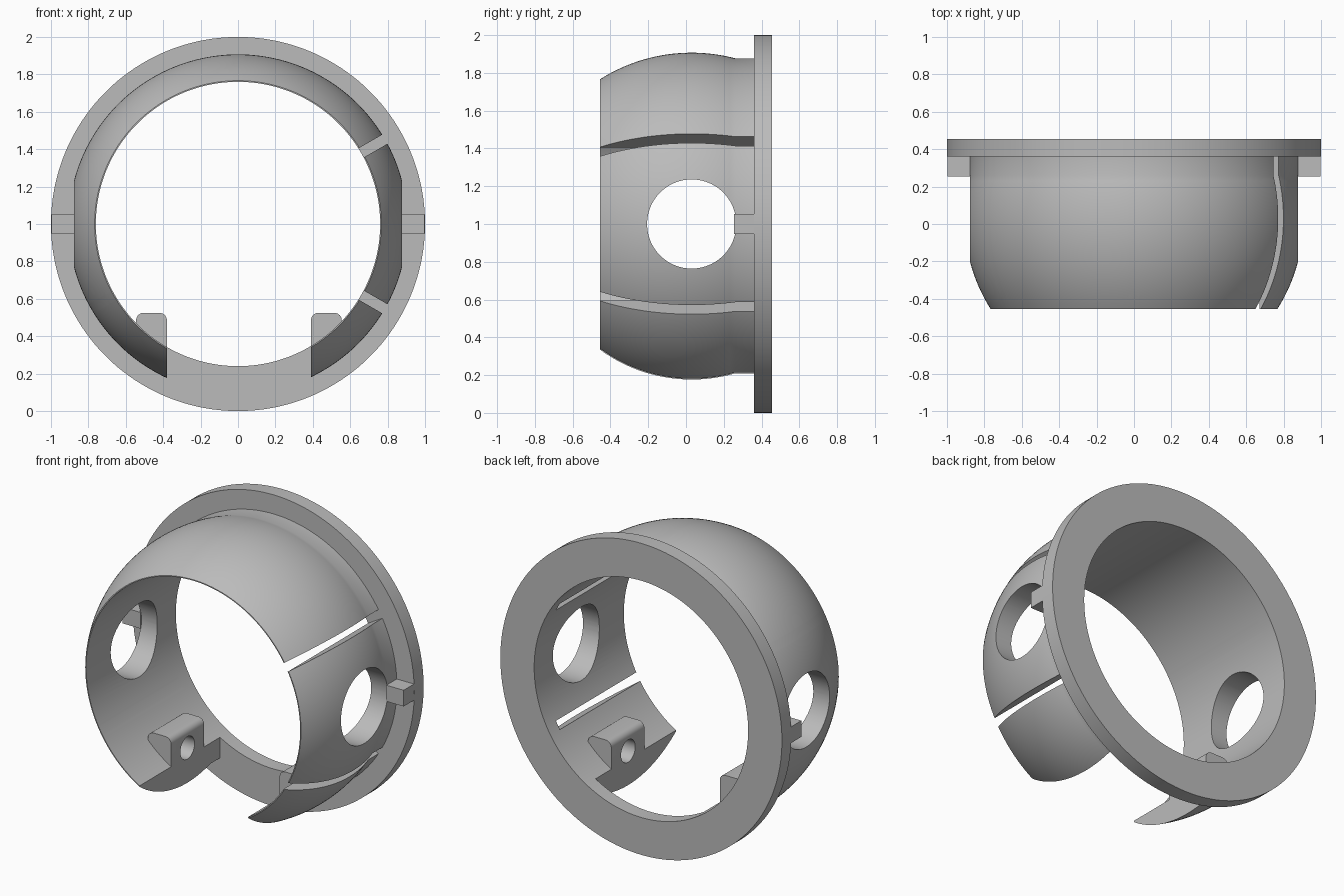
import bpy, bmesh
from math import radians, sin, cos, pi, sqrt
from mathutils import Matrix, Vector

old = bpy.data.objects.get("Cube")
if old:
    bpy.data.objects.remove(old, do_unlink=True)

grey = bpy.data.materials.new("plain grey")
grey.use_nodes = True
grey.diffuse_color = (0.5, 0.5, 0.5, 1)
grey.node_tree.nodes["Principled BSDF"].inputs["Base Color"].default_value = (0.5, 0.5, 0.5, 1)

CENTRE = Vector((0, 0, 1))      # the ring axis runs along y through here
INNER, BULGE, BULGE_Y = 0.76, 0.907, 0.03
FRONT, SEAT, BACK = -0.455, 0.36, 0.455


def finish(name, bm):
    bmesh.ops.recalc_face_normals(bm, faces=bm.faces)
    mesh = bpy.data.meshes.new(name)
    bm.to_mesh(mesh)
    bm.free()
    mesh.materials.append(grey)
    obj = bpy.data.objects.new(name, mesh)
    bpy.context.collection.objects.link(obj)
    return obj


def lathe(name, profile, steps=180):
    """Turn a closed (radius, y) profile about the ring axis."""
    bm = bmesh.new()
    rings = []
    for i in range(steps):
        a = 2 * pi * i / steps
        rings.append([bm.verts.new((r * cos(a), y, 1 + r * sin(a))) for r, y in profile])
    n = len(profile)
    for i in range(steps):
        p, q = rings[i], rings[(i + 1) % steps]
        for j in range(n):
            k = (j + 1) % n
            bm.faces.new((p[j], p[k], q[k], q[j]))
    return finish(name, bm)


def box(name, low, high, matrix=Matrix()):
    low, high = Vector(low), Vector(high)
    bm = bmesh.new()
    bmesh.ops.create_cube(bm, size=1)
    for v in bm.verts:
        v.co = matrix @ Vector([(l + h) / 2 + c * (h - l) for l, h, c in zip(low, high, v.co)])
    return finish(name, bm)


def rod_x(name, x0, x1, y, z, radius, sides=64):
    bm = bmesh.new()
    place = Matrix.Translation(((x0 + x1) / 2, y, z)) @ Matrix.Rotation(pi / 2, 4, 'Y')
    bmesh.ops.create_cone(bm, cap_ends=True, segments=sides, radius1=radius,
                          radius2=radius, depth=abs(x1 - x0), matrix=place)
    return finish(name, bm)


def prism_y(name, outline, y0, y1):
    bm = bmesh.new()
    face = bm.faces.new([bm.verts.new((x, y0, z)) for x, z in outline])
    new = bmesh.ops.extrude_face_region(bm, geom=[face])["geom"]
    verts = [g for g in new if isinstance(g, bmesh.types.BMVert)]
    bmesh.ops.translate(bm, verts=verts, vec=(0, y1 - y0, 0))
    return finish(name, bm)


def combine(target, tool, operation):
    tool.hide_render = True
    mod = target.modifiers.new("combine", 'BOOLEAN')
    mod.operation, mod.solver, mod.object = operation, 'EXACT', tool
    bpy.context.view_layer.objects.active = target
    bpy.ops.object.modifier_apply(modifier=mod.name)
    bpy.data.objects.remove(tool, do_unlink=True)


# Mounting flange
flange = lathe("flange", [(INNER, SEAT), (1, SEAT), (1, BACK), (INNER, BACK)])

# Bulged sleeve with a straight bore and a short straight collar
collar_y, arc_steps = 0.26, 24
profile = [(INNER, SEAT), (INNER, FRONT)]
for i in range(arc_steps + 1):
    y = FRONT + (collar_y - FRONT) * i / arc_steps
    profile.append((sqrt(BULGE ** 2 - (y - BULGE_Y) ** 2), y))
profile.append((profile[-1][0], SEAT))
sleeve = lathe("sleeve", profile)

# Slots that split the sleeve into fingers
for angle in (30, 90, 150, 210, 330):
    turn = Matrix.Translation(CENTRE) @ Matrix.Rotation(-radians(angle), 4, 'Y')
    combine(sleeve, box("slot_cutter", (0.6, -0.6, -0.028), (1.1, 0.5, 0.028), turn), 'DIFFERENCE')

# Open bottom and round side windows
combine(sleeve, box("gap_cutter", (-0.38, -0.6, -0.1), (0.39, 0.5, 0.8)), 'DIFFERENCE')
combine(sleeve, rod_x("window_cutter", -1.2, 1.2, BULGE_Y, 1, 0.236, 96), 'DIFFERENCE')

# Screw lugs beside the gap, each with a blind hole
lug_width, lug_top, corner = 0.165, 0.525, 0.04
for side, edge in ((-1, 0.38), (1, 0.39)):
    outline = [(edge, 0.27), (edge + lug_width, 0.38)]
    for cx, start in ((edge + lug_width - corner, 0), (edge + corner, 90)):
        for i in range(7):
            a = radians(start + 15 * i)
            outline.append((cx + corner * cos(a), lug_top - corner + corner * sin(a)))
    outline = [(side * x, z) for x, z in outline]
    combine(sleeve, prism_y("lug", outline, -0.135, 0.2), 'UNION')
    hole = rod_x("hole_cutter", side * (edge - 0.1), side * (edge + 0.155), BULGE_Y, 0.4, 0.072, 48)
    combine(sleeve, hole, 'DIFFERENCE')

# Locating tabs on both sides, against the flange
tabs = [box(name, (min(a, b), 0.255, 0.948), (max(a, b), SEAT, 1.052))
        for name, a, b in (("left_tab", 0.872, 0.998), ("right_tab", -0.872, -0.998))]

# Smooth round surfaces, crisp edges
for obj in [flange, sleeve] + tabs:
    bpy.ops.object.select_all(action='DESELECT')
    obj.select_set(True)
    bpy.context.view_layer.objects.active = obj
    bpy.ops.object.shade_smooth_by_angle(angle=radians(25))
